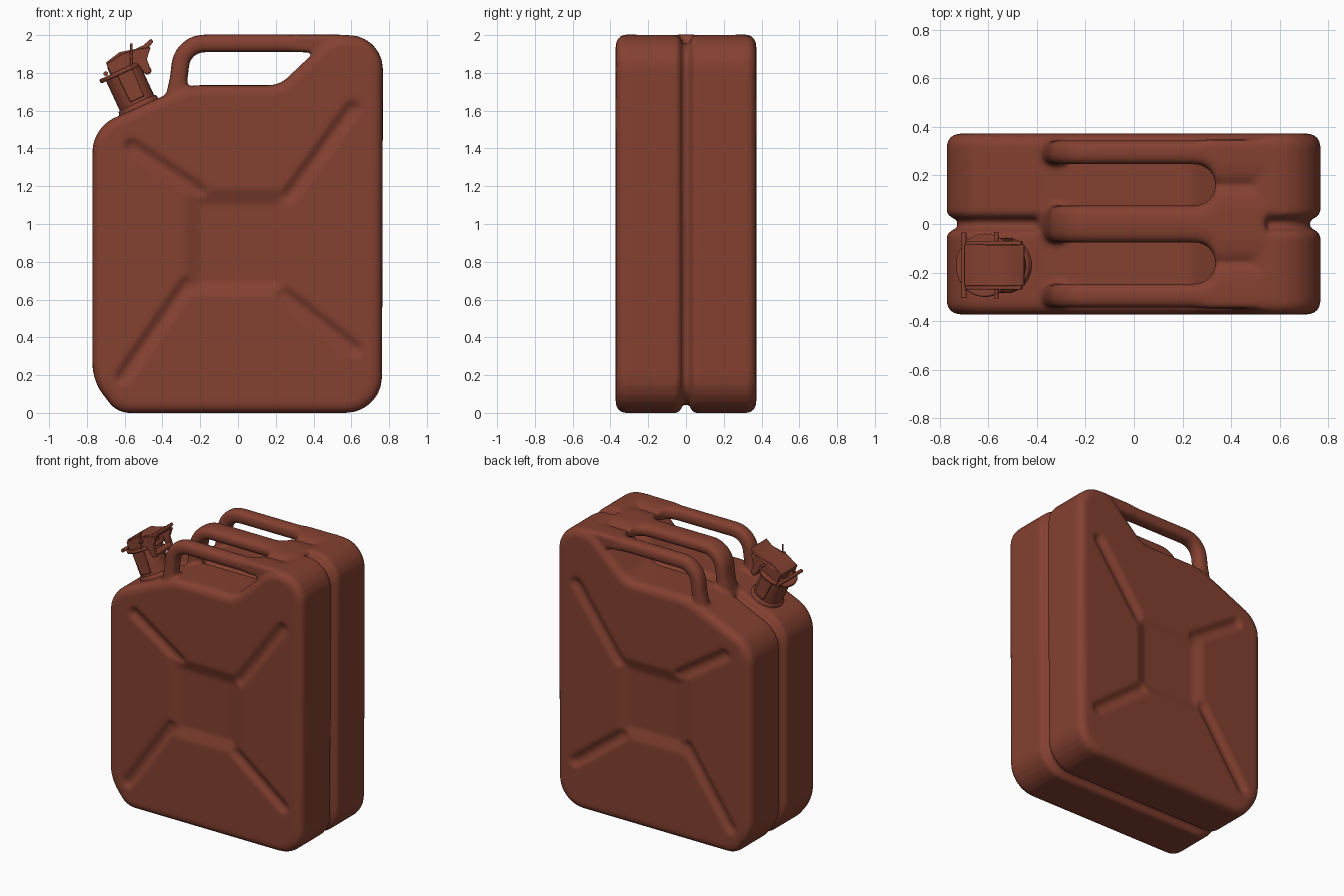
import bpy, bmesh, math
from mathutils import Vector, Matrix

if "Cube" in bpy.data.objects:
    bpy.data.objects.remove(bpy.data.objects["Cube"])

rust = bpy.data.materials.new("rust_red")
rust.diffuse_color = (0.23, 0.052, 0.03, 1)
rust.use_nodes = True
rust.node_tree.nodes["Principled BSDF"].inputs["Base Color"].default_value = rust.diffuse_color


def fillet(pts, closed=True, n=6):
    """Round the corners of a path of (x, z, trim) points."""
    out = []
    for i, (x, z, t) in enumerate(pts):
        p = Vector((x, z))
        if t == 0 or (not closed and i in (0, len(pts) - 1)):
            out.append(p)
            continue
        a = p + (Vector(pts[i - 1][:2]) - p).normalized() * t
        b = p + (Vector(pts[(i + 1) % len(pts)][:2]) - p).normalized() * t
        c, d = a.lerp(p, 0.55), b.lerp(p, 0.55)
        for k in range(n + 1):
            s = k / n
            out.append(a * (1 - s) ** 3 + c * 3 * s * (1 - s) ** 2 + d * 3 * s * s * (1 - s) + b * s ** 3)
    return out


def inset(poly, d):
    """Offset a counter-clockwise outline inward by d."""
    out = []
    for i, p in enumerate(poly):
        e1 = (p - poly[i - 1]).normalized()
        e2 = (poly[(i + 1) % len(poly)] - p).normalized()
        n1, n2 = Vector((-e1.y, e1.x)), Vector((-e2.y, e2.x))
        m = (n1 + n2).normalized()
        out.append(p + m * d / max(m.dot(n1), 0.5))
    return out


def loft(bm, rings):
    """Skin a list of rings and cap both ends."""
    rows = [[bm.verts.new(c) for c in r] for r in rings]
    n = len(rows[0])
    for a, b in zip(rows, rows[1:]):
        for i in range(n):
            bm.faces.new((a[i], a[(i + 1) % n], b[(i + 1) % n], b[i]))
    bm.faces.new(rows[0])
    bm.faces.new(rows[-1])


def make(name, bm):
    bmesh.ops.recalc_face_normals(bm, faces=bm.faces[:])
    me = bpy.data.meshes.new(name)
    bm.to_mesh(me)
    bm.free()
    ob = bpy.data.objects.new(name, me)
    bpy.context.collection.objects.link(ob)
    me.materials.append(rust)
    return ob


# can shell: side outline lofted through the depth, with a seam groove in the middle
outline = fillet([(-0.64, 0, 0.06), (0.762, 0, 0.19), (0.768, 2.0, 0.18), (0.50, 2.0, 0.06),
                  (0.22, 1.735, 0.05), (-0.25, 1.735, 0.05), (-0.38, 1.685, 0.05),
                  (-0.77, 1.51, 0.12), (-0.77, 0.17, 0.08)])
R = 0.052
section = []
for k in range(6):
    a = k * math.pi / 10
    section.append((-(0.372 - R + R * math.cos(a)), R * (1 - math.sin(a))))
section += [(-0.045, 0), (-0.026, 0.018), (-0.019, 0.045)]
section += [(-y, d) for y, d in reversed(section)]
bm = bmesh.new()
loft(bm, [[(p.x, y, p.y) for p in inset(outline, d)] for y, d in section])

# three handles whose right ends widen until they close the slots
path = fillet([(-0.335, 1.6, 0), (-0.292, 1.956, 0.11), (0.2, 1.956, 0)], False)
path.insert(1, Vector((-0.324, 1.69)))
path.insert(2, Vector((-0.314, 1.77)))
path += [Vector((0.25 + 0.085 * math.sin(k * math.pi / 14), 1.956)) for k in range(8)]
path += [Vector((0.54, 1.956))]
for yc, w0 in ((-0.295, 0.05), (0, 0.077), (0.295, 0.05)):
    rings = []
    for i, p in enumerate(path):
        t = (path[min(i + 1, len(path) - 1)] - path[max(i - 1, 0)]).normalized()
        nrm = Vector((-t.y, t.x))
        s = min(max(p.x - 0.25, 0), 0.085)
        w = w0 + 0.087 - math.sqrt(max(0.085 ** 2 - s * s, 0)) - 0.002
        th = 0.047 + (0.025 if p.y < 1.65 else 0.008 if p.y < 1.72 else 0)
        ring = []
        for k in range(20):
            a = k * math.pi / 10
            c, q = math.cos(a), math.sin(a)
            c = math.copysign(abs(c) ** 0.75, c)
            q = math.copysign(abs(q) ** 0.75, q)
            o = p + nrm * th * c
            ring.append((o.x, min(max(yc + w * q, -0.347), 0.347), o.y))
        rings.append(ring)
    loft(bm, rings)
raw = make("can_raw", bm)

# fuse shell and handles into one moulded surface
rm = raw.modifiers.new("fuse", 'REMESH')
rm.mode = 'VOXEL'
rm.voxel_size = 0.012
dg = bpy.context.evaluated_depsgraph_get()
me = bpy.data.meshes.new_from_object(raw.evaluated_get(dg))
bpy.data.objects.remove(raw)
body = bpy.data.objects.new("can_body", me)
bpy.context.collection.objects.link(body)
me.materials.clear()
me.materials.append(rust)

# pressed centre panel and diagonal channels on both big faces
channels = [((-0.2, 1.17), (-0.56, 1.41)), ((0.27, 1.15), (0.605, 1.61)),
            ((-0.27, 0.68), (-0.61, 0.19)), ((0.24, 0.63), (0.615, 0.34))]
channels = [(Vector(a), Vector(b)) for a, b in channels]


def press(x, z):
    s = max(abs(x) - 0.2, abs(z - 0.9) - 0.205) / 0.08
    depth = 0.028 * min(max(1 - s, 0), 1)
    p = Vector((x, z))
    for a, b in channels:
        f = min(max((p - a).dot(b - a) / (b - a).length_squared, 0), 1)
        d = (p - a.lerp(b, f)).length / 0.045
        if d < 1:
            depth = max(depth, 0.024 * (1 - d * d))
    return depth


for v in me.vertices:
    if abs(v.co.y) > 0.36:
        v.co.y -= math.copysign(press(v.co.x, v.co.z), v.co.y)
sm = body.modifiers.new("soften", 'SMOOTH')
sm.factor = 0.5
sm.iterations = 6
me.shade_smooth()

# spout frame: u along the shoulder, y across, a along the tilted neck
U, A = Vector((0.907, 0, 0.42)), Vector((-0.42, 0, 0.907))
M = Matrix(((U.x, 0, A.x, -0.53), (0, 1, 0, -0.17), (U.z, 0, A.z, 1.63), (0, 0, 0, 1)))


def finish(name, bm, bevel):
    bm.transform(M)
    ob = make(name, bm)
    if bevel:
        bv = ob.modifiers.new("bevel", 'BEVEL')
        bv.width, bv.segments = bevel, 2
    ob.data.shade_smooth()
    ob.data.set_sharp_from_angle(angle=math.radians(35))


def disc(name, r, a0, a1, u=0, bevel=0.006, r2=None):
    bm = bmesh.new()
    bmesh.ops.create_cone(bm, cap_ends=True, segments=40, radius1=r, radius2=r2 or r, depth=a1 - a0,
                          matrix=Matrix.Translation((u, 0, (a0 + a1) / 2)))
    finish(name, bm, bevel)


def rod(name, u, a, r, length):
    bm = bmesh.new()
    bmesh.ops.create_cone(bm, cap_ends=True, segments=16, radius1=r, radius2=r, depth=length,
                          matrix=Matrix.Translation((u, 0, a)) @ Matrix.Rotation(math.pi / 2, 4, 'X'))
    finish(name, bm, 0)


def plate(name, pts, y0, y1, bevel=0.004):
    bm = bmesh.new()
    loft(bm, [[(u, y, a) for u, a in pts] for y in (y0, y1)])
    finish(name, bm, bevel)


disc("spout_collar", 0.125, -0.06, 0.012, r2=0.108)
disc("spout_neck", 0.1, -0.05, 0.2)
disc("spout_flange", 0.13, 0.185, 0.208)
disc("spout_cap", 0.085, 0.2, 0.25, 0.02)

# curved locking lever, hinge brackets and side arms
plate("lid_lever", [(-0.06, 0.235), (0.03, 0.25), (0.11, 0.235), (0.165, 0.245), (0.215, 0.27),
                    (0.212, 0.29), (0.16, 0.275), (0.11, 0.275), (0.03, 0.295), (-0.06, 0.275)], -0.085, 0.085)
for side, s in (("front", -1), ("back", 1)):
    y0, y1 = sorted((s * 0.095, s * 0.113))
    plate(side + "_neck_bracket", [(-0.03, 0.03), (0.05, 0.03), (0.055, 0.2), (-0.035, 0.2)], y0, y1)
    y0, y1 = sorted((s * 0.075, s * 0.1))
    plate(side + "_lid_arm", [(-0.06, 0.2), (0.09, 0.2), (0.105, 0.13), (0.14, 0.13), (0.145, 0.2),
                              (0.19, 0.25), (0.12, 0.27), (0.03, 0.28), (-0.06, 0.265)], y0, y1)
rod("hinge_rod", -0.085, 0.222, 0.012, 0.27)
rod("latch_rod", 0.075, 0.25, 0.009, 0.275)
rod("latch_roller", 0.122, 0.145, 0.022, 0.19)

# upright locking pin
bm = bmesh.new()
bmesh.ops.create_cone(bm, cap_ends=True, segments=12, radius1=0.006, radius2=0.006, depth=0.12,
                      matrix=Matrix.Translation((-0.565, -0.285, 1.895)))
bm.transform(M.inverted())
finish("locking_pin", bm, 0)
